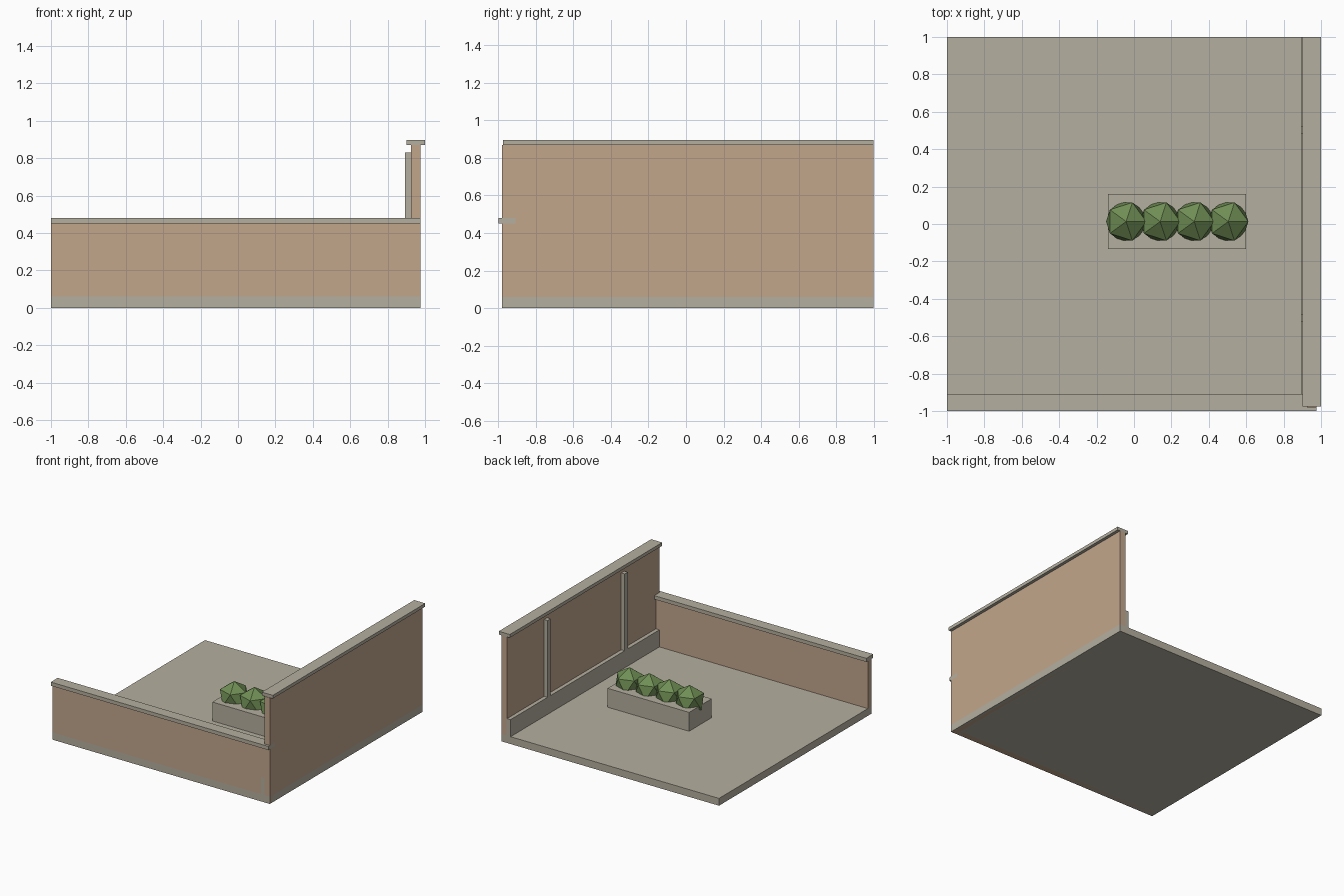
import bpy

if "Cube" in bpy.data.objects:
    bpy.data.objects.remove(bpy.data.objects["Cube"])


def material(name, color):
    m = bpy.data.materials.new(name)
    m.diffuse_color = (*color, 1)
    m.use_nodes = True
    m.node_tree.nodes["Principled BSDF"].inputs["Base Color"].default_value = m.diffuse_color
    return m


STONE = material("stone", (0.46, 0.43, 0.35))
PLASTER = material("plaster", (0.54, 0.38, 0.26))
LEAF = material("leaf", (0.16, 0.27, 0.09))


def box(name, x, y, z, mat):
    """Box from (min, max) ranges on each axis."""
    bpy.ops.mesh.primitive_cube_add(
        size=1, location=[(a + b) / 2 for a, b in (x, y, z)])
    ob = bpy.context.object
    ob.name = name
    ob.scale = [b - a for a, b in (x, y, z)]
    bpy.ops.object.transform_apply(location=False, rotation=False, scale=True)
    ob.data.materials.append(mat)
    return ob


# Floor slab
box("floor", (-1, 0.975), (-0.98, 1), (0, 0.06), STONE)

# Low front wall with overhanging coping
box("front_wall", (-1, 0.975), (-0.98, -0.93), (0, 0.45), PLASTER)
box("front_coping", (-1, 0.975), (-1, -0.91), (0.45, 0.48), STONE)

# Tall side wall with coping, inner plinth and pilasters
box("side_wall", (0.925, 0.975), (-0.98, 1), (0, 0.87), PLASTER)
box("side_coping", (0.9, 1), (-0.977, 1), (0.87, 0.897), STONE)
box("side_plinth", (0.893, 0.93), (-0.98, 1), (0.0, 0.2), STONE)
for i, y in enumerate((-0.5, 0.5)):
    box(f"pilaster_{i + 1}", (0.893, 0.927), (y - 0.02, y + 0.02), (0.2, 0.83), STONE)

# Planter block with a row of faceted shrubs
box("planter", (-0.14, 0.6), (-0.133, 0.16), (0.06, 0.215), STONE)
for i in range(4):
    bpy.ops.mesh.primitive_ico_sphere_add(
        subdivisions=1, radius=0.12, location=(-0.042 + 0.182 * i, 0.013, 0.237))
    shrub = bpy.context.object
    shrub.name = f"shrub_{i + 1}"
    shrub.data.materials.append(LEAF)
